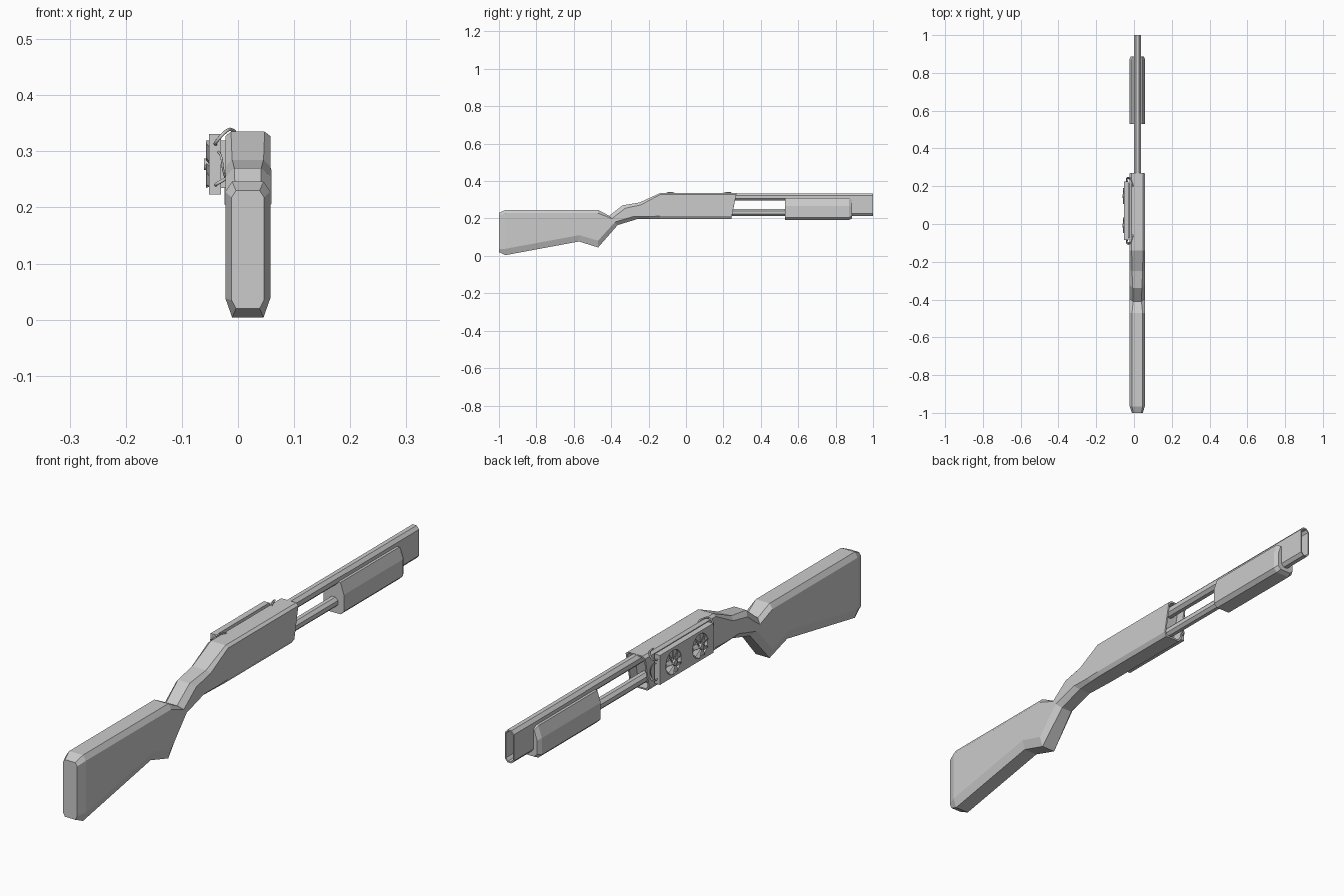
import bpy, bmesh, math
from mathutils import Matrix, Vector

if "Cube" in bpy.data.objects:
    bpy.data.objects.remove(bpy.data.objects["Cube"])

CX = 0.0175  # centre line of the gun


def make(name, bm):
    bmesh.ops.recalc_face_normals(bm, faces=bm.faces)
    me = bpy.data.meshes.new(name)
    bm.to_mesh(me)
    bm.free()
    ob = bpy.data.objects.new(name, me)
    bpy.context.collection.objects.link(ob)
    return ob


def loft(name, stations, cap_start=True, cap_end=True):
    """Octagonal sections: (top_y, top_z, bottom_y, bottom_z, half_width, cham_x, cham_top, cham_bottom)"""
    bm = bmesh.new()
    rings = []
    for ty, tz, by, bz, hw, cx, ct, cb in stations:
        t, b = Vector((CX, ty, tz)), Vector((CX, by, bz))
        d = (b - t).normalized()
        half = [(hw - cx, t), (hw, t + d * ct), (hw, b - d * cb), (hw - cx, b)]
        pts = [p + Vector((w, 0, 0)) for w, p in half]
        pts += [p - Vector((w, 0, 0)) for w, p in reversed(half)]
        rings.append([bm.verts.new(p) for p in pts])
    for r, s in zip(rings, rings[1:]):
        for i in range(8):
            j = (i + 1) % 8
            bm.faces.new((r[i], r[j], s[j], s[i]))
    if cap_start:
        bm.faces.new(rings[0])
    if cap_end:
        bm.faces.new(rings[-1])
    return make(name, bm)


def cable(name, pts, r=0.003):
    cu = bpy.data.curves.new(name, 'CURVE')
    cu.dimensions = '3D'
    cu.bevel_depth = r
    cu.bevel_resolution = 2
    cu.resolution_u = 6
    cu.use_fill_caps = True
    sp = cu.splines.new('BEZIER')
    sp.bezier_points.add(len(pts) - 1)
    for bp, p in zip(sp.bezier_points, pts):
        bp.co = p
        bp.handle_left_type = bp.handle_right_type = 'AUTO'
    ob = bpy.data.objects.new(name, cu)
    bpy.context.collection.objects.link(ob)


def box(bm, centre, size, rot=Matrix()):
    bmesh.ops.create_cube(bm, size=1, matrix=Matrix.Translation(centre) @ rot @ Matrix.Diagonal((*size, 1)))


# Shoulder stock with chamfered butt and narrow wrist
wrist = (-0.34, 0.270, -0.26, 0.197, 0.040, 0.016, 0.022, 0.022)
loft("stock", [
    (-1.00, 0.230, -1.00, 0.020, 0.029, 0.008, 0.012, 0.015),
    (-0.965, 0.246, -0.965, 0.004, 0.040, 0.012, 0.018, 0.034),
    (-0.56, 0.246, -0.572, 0.077, 0.040, 0.012, 0.018, 0.034),
    (-0.47, 0.246, -0.470, 0.045, 0.040, 0.012, 0.018, 0.036),
    (-0.41, 0.214, -0.365, 0.165, 0.040, 0.018, 0.020, 0.022),
    wrist], cap_end=False)

# Receiver, with an open recessed front
loft("receiver", [
    wrist,
    (-0.25, 0.285, -0.19, 0.198, 0.040, 0.012, 0.015, 0.015),
    (-0.14, 0.335, -0.14, 0.198, 0.040, 0.010, 0.008, 0.015),
    (0.270, 0.335, 0.242, 0.198, 0.040, 0.010, 0.008, 0.015),
    (0.269, 0.329, 0.243, 0.204, 0.034, 0.008, 0.007, 0.013),
    (0.230, 0.329, 0.203, 0.204, 0.034, 0.008, 0.007, 0.013)], cap_start=False)


# Barrel and magazine tube
def tube(name, y0, y1, zt, zb, hw):
    c = hw * 0.586
    loft(name, [(y, zt, y, zb, hw, c, c, c) for y in (y0, y1)])


tube("barrel", 0.20, 0.58, 0.334, 0.295, 0.0185)
tube("magazine_tube", 0.18, 0.58, 0.250, 0.214, 0.0175)

# Hollow muzzle shroud joining both tubes
out = (0.0185, 0.0105, 0.012, 0.012)
inn = (0.0140, 0.0080, 0.010, 0.010)
loft("muzzle_shroud", [
    (0.54, 0.334, 0.54, 0.214, *out),
    (1.00, 0.334, 1.00, 0.214, *out),
    (1.00, 0.329, 1.00, 0.219, *inn),
    (0.85, 0.329, 0.85, 0.219, *inn)])

# Sliding pump grip
loft("pump_grip", [
    (0.530, 0.309, 0.530, 0.192, 0.042, 0.014, 0.042, 0.014),
    (0.872, 0.309, 0.872, 0.192, 0.042, 0.014, 0.042, 0.014),
    (0.888, 0.298, 0.888, 0.200, 0.034, 0.012, 0.036, 0.012)])

# Cooling unit on the left side, with round recesses for the fans
FANS = (0.147, -0.008)
FZ = 0.277
bm = bmesh.new()
box(bm, (-0.041, 0.07, FZ), (0.022, 0.31, 0.108))
housing = make("cooler_housing", bm)
bm = bmesh.new()
rot = Matrix.Rotation(math.pi / 2, 4, 'Y')
for y in FANS:
    bmesh.ops.create_cone(bm, cap_ends=True, segments=32, radius1=0.044, radius2=0.044, depth=0.024,
                          matrix=Matrix.Translation((-0.052, y, FZ)) @ rot)
cutter = make("fan_cutter", bm)
cutter.hide_render = True
cutter.hide_viewport = True
mod = housing.modifiers.new("fan_holes", 'BOOLEAN')
mod.object = cutter
mod.solver = 'EXACT'

# Mounting plate between cooler and receiver
bm = bmesh.new()
box(bm, (-0.026, 0.07, FZ), (0.012, 0.29, 0.085))
make("cooler_mount", bm)

# Fans: hub and pitched blades
for k, y in enumerate(FANS):
    bm = bmesh.new()
    bmesh.ops.create_cone(bm, cap_ends=True, segments=16, radius1=0.013, radius2=0.010, depth=0.022,
                          matrix=Matrix.Translation((-0.050, y, FZ)) @ Matrix.Rotation(-math.pi / 2, 4, 'Y'))
    for i in range(9):
        spin = Matrix.Rotation(i * math.tau / 9, 4, 'X')
        pitch = Matrix.Rotation(math.radians(40), 4, 'Z')
        m = spin @ Matrix.Translation((0, 0, 0.026)) @ pitch
        box(bm, (-0.051, y, FZ), (0.002, 0.017, 0.032), m)
    make(f"fan_{k + 1}", bm)

# Cables from both ends of the cooler into the receiver
for n, y, s in (("front", 0.225, 1), ("rear", -0.085, -1)):
    e = y + s * 0.018
    cable(f"{n}_upper_cable", [(-0.040, y - s * 0.005, 0.312), (-0.038, e, 0.318),
                               (-0.022, e, 0.335), (-0.010, y - s * 0.01, 0.338), (-0.004, y - s * 0.03, 0.332)])
    cable(f"{n}_lower_cable", [(-0.040, y - s * 0.005, 0.240), (-0.036, e, 0.243),
                               (-0.024, e - s * 0.004, 0.250), (-0.018, y - s * 0.005, 0.256)])
    cable(f"{n}_link_cable", [(-0.036, y - s * 0.005, 0.300), (-0.030, e, 0.290),
                              (-0.026, e, 0.265), (-0.019, y, 0.245)], 0.002)
